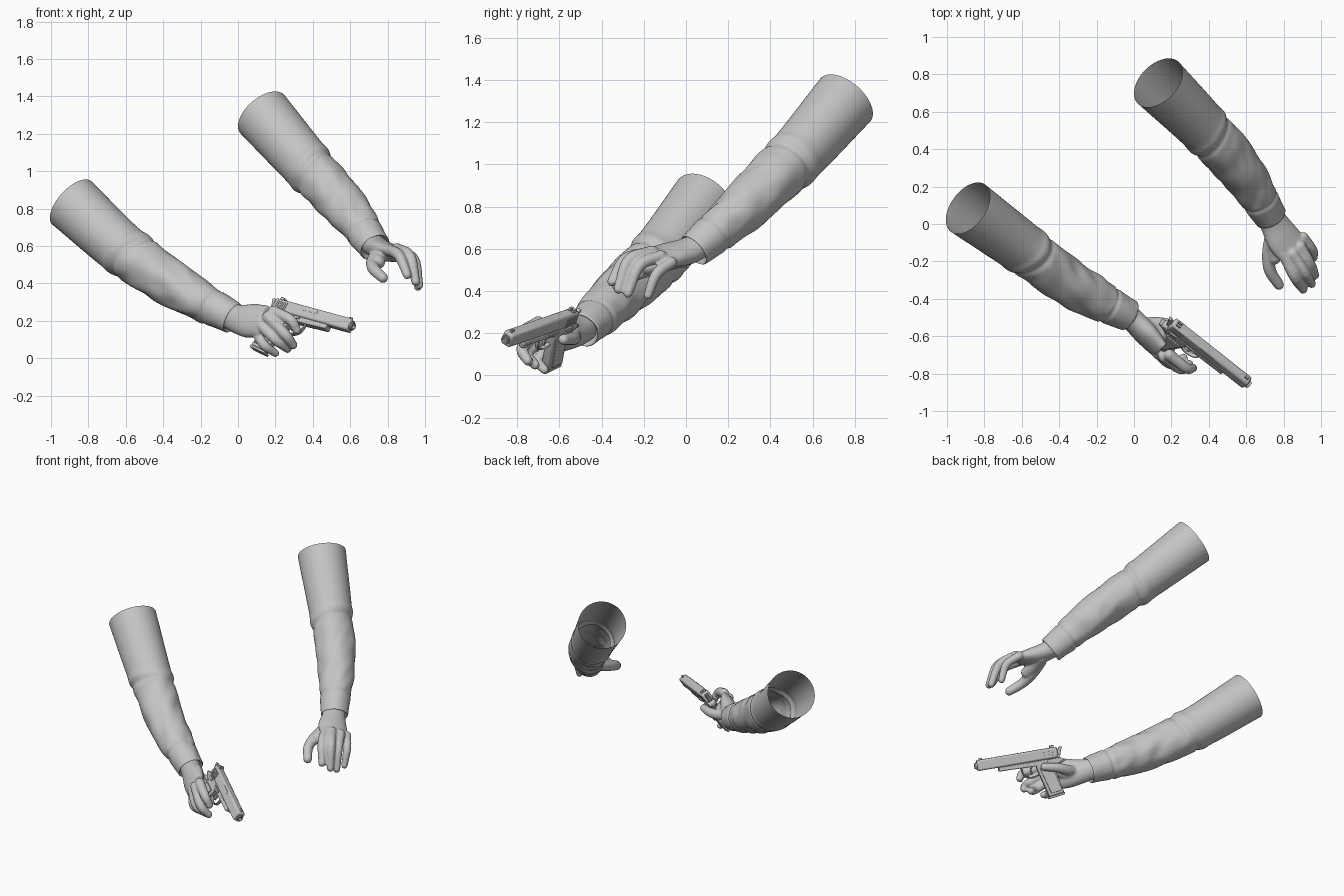
import bpy, bmesh, math
from mathutils import Vector, Matrix, noise

cube = bpy.data.objects.get("Cube")
if cube:
    bpy.data.objects.remove(cube)

grey = bpy.data.materials.new("plain_grey")
grey.use_nodes = True
COLOUR = (0.55, 0.55, 0.55, 1)
grey.diffuse_color = COLOUR
grey.node_tree.nodes["Principled BSDF"].inputs["Base Color"].default_value = COLOUR


def finish(bm, name, matrix=None, bevel=0, angle=35):
    """Turn a bmesh into a smooth-shaded object."""
    bmesh.ops.recalc_face_normals(bm, faces=bm.faces)
    me = bpy.data.meshes.new(name)
    bm.to_mesh(me)
    bm.free()
    me.materials.append(grey)
    me.shade_smooth()
    me.set_sharp_from_angle(angle=math.radians(angle))
    ob = bpy.data.objects.new(name, me)
    bpy.context.collection.objects.link(ob)
    if matrix:
        ob.matrix_world = matrix
    if bevel:
        mod = ob.modifiers.new("edge_bevel", 'BEVEL')
        mod.width = bevel
        mod.segments = 2
    return ob


def spline(points, t):
    """Catmull-Rom through points of any size, t in 0..1."""
    pts = [Vector(p) for p in points]
    pts = [2 * pts[0] - pts[1]] + pts + [2 * pts[-1] - pts[-2]]
    s = t * (len(pts) - 3)
    i = min(int(s), len(pts) - 4)
    u = s - i
    a, b, c, d = pts[i:i + 4]
    return 0.5 * (2 * b + (c - a) * u + (2 * a - 5 * b + 4 * c - d) * u * u
                  + (3 * b - a - 3 * c + d) * u ** 3)


def tube(bm, points, radii, across, rings, segs, fold=None, caps=True):
    """Sweep an ellipse (half width, half thickness) along a path."""
    loops = []
    for i in range(rings):
        t = i / (rings - 1)
        c = spline(points, t)
        tan = (spline(points, min(1, t + .01)) - spline(points, max(0, t - .01))).normalized()
        u = Vector(across)
        u = (u - tan * u.dot(tan)).normalized()
        v = tan.cross(u)
        w, h = spline(radii, t)
        loop = []
        for k in range(segs):
            a = math.tau * k / segs
            f = fold(t, a) if fold else 0
            loop.append(bm.verts.new(c + u * math.cos(a) * (w + f) + v * math.sin(a) * (h + f)))
        loops.append(loop)
    for p, q in zip(loops, loops[1:]):
        for k in range(segs):
            bm.faces.new((p[k], p[k - 1], q[k - 1], q[k]))
    if caps:
        bm.faces.new(loops[0])
        bm.faces.new(loops[-1][::-1])
    return loops


def sleeve(name, path, radii, across, seed):
    """Open sleeve with elbow creases, forearm wrinkles and a turned-in cuff."""
    def fold(t, a):
        tilt = t + .025 * math.sin(a + seed)
        crease = .005 * math.exp(-((tilt - .35) / .02) ** 2) - .009 * math.exp(-((tilt - .39) / .015) ** 2)
        loose = max(0, min(1, (t - .3) / .15)) * (1 if t < .86 else .3)
        crumple = noise.noise(Vector((math.cos(a) * 1.3 + seed, math.sin(a) * 1.3, t * 10 + math.cos(a))))
        cuff = -.007 * math.exp(-((t - .87) / .01) ** 2)
        return crease + loose * .012 * crumple + cuff
    bm = bmesh.new()
    loops = tube(bm, path, [(r, r) for r in radii], across, 110, 56, fold, False)
    # the cuff edge turns inward to the wrist
    end = Vector(path[-1])
    last = loops[-1]
    back = (Vector(path[-2]) - end).normalized()
    for scale, depth in ((.95, -.005), (.88, 0), (.7, .02)):
        ring = [bm.verts.new(end + (v.co - end) * scale + back * depth) for v in loops[-1]]
        for k in range(len(ring)):
            bm.faces.new((last[k], last[k - 1], ring[k - 1], ring[k]))
        last = ring
    return finish(bm, name, angle=60)


def hand(name, palm, widths, across, fingers):
    """Palm and fingers fused into one soft surface."""
    bm = bmesh.new()
    tube(bm, palm, widths, across, 14, 24)
    for path, r in fingers:
        tube(bm, path, [(r * 1.12, r * 1.12), (r * 1.05, r * 1.05), (r * .85, r * .85)],
             (.31, .2, .9), 14, 14)
        for p, s in ((path[0], 1.12), (path[-1], .85)):
            bmesh.ops.create_uvsphere(bm, u_segments=14, v_segments=10, radius=r * s,
                                      matrix=Matrix.Translation(p))
    ob = finish(bm, name)
    mod = ob.modifiers.new("fuse", 'REMESH')
    mod.mode = 'VOXEL'
    mod.voxel_size = .007
    mod.use_smooth_shade = True
    mod = ob.modifiers.new("soften", 'SMOOTH')
    mod.factor = .5
    mod.iterations = 5
    return ob


# Sleeves
sleeve("left_sleeve", [(.13, .755, 1.305), (.375, .51, 1.025), (.58, .275, .80), (.73, .04, .595)],
       (.156, .137, .118, .086), (1, 1, 0), 1.0)
sleeve("right_sleeve", [(-.888, .085, .83), (-.60, -.125, .57), (-.31, -.335, .37), (-.03, -.49, .215)],
       (.156, .139, .121, .086), (1, 1, 0), 4.0)

# Left hand: relaxed and reaching
hand("left_hand", [(.69, .10, .64), (.745, .01, .59), (.80, -.08, .57), (.855, -.145, .56)],
     [(.066, .062), (.078, .06), (.096, .05), (.09, .033)], (.12, .12, -.05), [
    ([(.80, -.16, .58), (.86, -.285, .55), (.905, -.35, .445)], .028),
    ([(.85, -.16, .585), (.92, -.27, .545), (.95, -.32, .41)], .028),
    ([(.89, -.12, .565), (.945, -.22, .52), (.968, -.275, .39)], .027),
    ([(.905, -.07, .535), (.955, -.14, .48), (.962, -.18, .38)], .025),
    ([(.76, -.02, .56), (.745, -.10, .54), (.75, -.18, .515)], .044),
    ([(.735, -.06, .545), (.72, -.16, .51), (.728, -.25, .475), (.775, -.325, .43)], .033)])

# Right hand: wrapped around the grip
hand("right_hand", [(-.08, -.455, .245), (0, -.52, .21), (.07, -.595, .20), (.14, -.675, .20)],
     [(.066, .064), (.078, .062), (.096, .055), (.088, .037)], (.1, -.04, .11), [
    ([(.19, -.70, .25), (.28, -.77, .205), (.315, -.77, .15)], .028),
    ([(.16, -.71, .22), (.25, -.775, .13), (.295, -.75, .07)], .028),
    ([(.125, -.69, .175), (.20, -.75, .10), (.265, -.715, .05)], .027),
    ([(.10, -.65, .135), (.14, -.70, .07), (.20, -.67, .027)], .025),
    ([(.02, -.53, .20), (.08, -.57, .19), (.14, -.60, .19)], .046),
    ([(.05, -.535, .20), (.12, -.53, .18), (.19, -.54, .175), (.265, -.58, .17)], .031)])

# Pistol, built along local +x with z up, then posed
forward = Vector((.77, -.61, -.21)).normalized()
up = Vector((.445, .3, .84))
up = (up - forward * up.dot(forward)).normalized()
pose = Matrix((forward, up.cross(forward), up)).transposed().to_4x4()
pose.translation = (.2, -.53, .282)


def block(bm, x, y, z):
    """Box from (min, max) ranges."""
    size = [b - a for a, b in (x, y, z)]
    mid = [(a + b) / 2 for a, b in (x, y, z)]
    bmesh.ops.create_cube(bm, size=1, matrix=Matrix.Translation(mid) @ Matrix.Diagonal((*size, 1)))


def plate(bm, outline, half, offset=0):
    """Side outline in x and z, extruded across y."""
    sides = [[bm.verts.new((x, offset + s * half, z)) for x, z in outline] for s in (-1, 1)]
    bm.faces.new(sides[0])
    bm.faces.new(sides[1][::-1])
    for k in range(len(outline)):
        bm.faces.new((sides[0][k], sides[0][k - 1], sides[1][k - 1], sides[1][k]))


bm = bmesh.new()
block(bm, (0, .53), (-.028, .028), (-.034, .036))
finish(bm, "slide", pose, .011)

bm = bmesh.new()
plate(bm, [(-.015, -.034), (.395, -.034), (.395, -.06), (.17, -.066), (.02, -.075), (-.03, -.055)], .025)
finish(bm, "frame", pose, .005)

GRIP = [(.035, -.05), (.155, -.05), (.145, -.10), (.10, -.275), (0, -.26), (.03, -.12)]
bm = bmesh.new()
plate(bm, GRIP, .025)
finish(bm, "grip", pose, .008)

bm = bmesh.new()
for side in (-1, 1):
    plate(bm, [(.045, -.085), (.132, -.085), (.085, -.255), (.012, -.245), (.04, -.13)], .005, side * .027)
finish(bm, "grip_panels", pose, .003)

bm = bmesh.new()
plate(bm, [(-.004, -.26), (.108, -.276), (.108, -.29), (-.004, -.274)], .022)
finish(bm, "magazine_base", pose, .003)

bm = bmesh.new()
guard = [(.13, 0, -.12), (.19, 0, -.135), (.235, 0, -.115), (.25, 0, -.06)]
tube(bm, guard, [(.013, .006)] * 2, (0, 1, 0), 18, 8)
tube(bm, [(.175, 0, -.06), (.19, 0, -.085), (.185, 0, -.115)], [(.009, .006)] * 2, (0, 1, 0), 8, 8)
finish(bm, "trigger_and_guard", pose)

# Barrel with an open bore
bm = bmesh.new()
loops = []
for x, r in ((.50, .023), (.537, .023), (.537, .019), (.545, .019), (.545, .012), (.49, .012)):
    loops.append([bm.verts.new((x, r * math.cos(math.tau * k / 20), r * math.sin(math.tau * k / 20)))
                  for k in range(20)])
for p, q in zip(loops, loops[1:]):
    for k in range(20):
        bm.faces.new((p[k], p[k - 1], q[k - 1], q[k]))
bm.faces.new(loops[-1])
finish(bm, "barrel", pose)

# Sights, hammer, tang and small controls
bm = bmesh.new()
block(bm, (.49, .512), (-.005, .005), (.034, .047))
for side in (-1, 1):
    block(bm, (.02, .045), (side * .01 - .006, side * .01 + .006), (.034, .05))
finish(bm, "sights", pose, .001)

bm = bmesh.new()
plate(bm, [(.01, -.03), (.01, .005), (-.02, .035), (-.035, .032), (-.025, .01), (-.012, -.03)], .01)
plate(bm, [(.04, -.055), (0, -.045), (-.045, -.05), (-.04, -.062), (.01, -.08), (.035, -.11)], .02)
finish(bm, "hammer_and_tang", pose, .003)

bm = bmesh.new()
for side in (-1, 1):
    for k in range(7):
        x = .02 + k * .011
        block(bm, (x, x + .005), (side * .0285 - .0015, side * .0285 + .0015), (-.022, .02))
    block(bm, (.14, .21), (side * .028 - .004, side * .028 + .004), (-.05, -.038))
    block(bm, (.03, .075), (side * .028 - .005, side * .028 + .005), (-.052, -.036))
block(bm, (.2, .3), (-.0295, -.02), (.005, .026))
finish(bm, "slide_details", pose)
